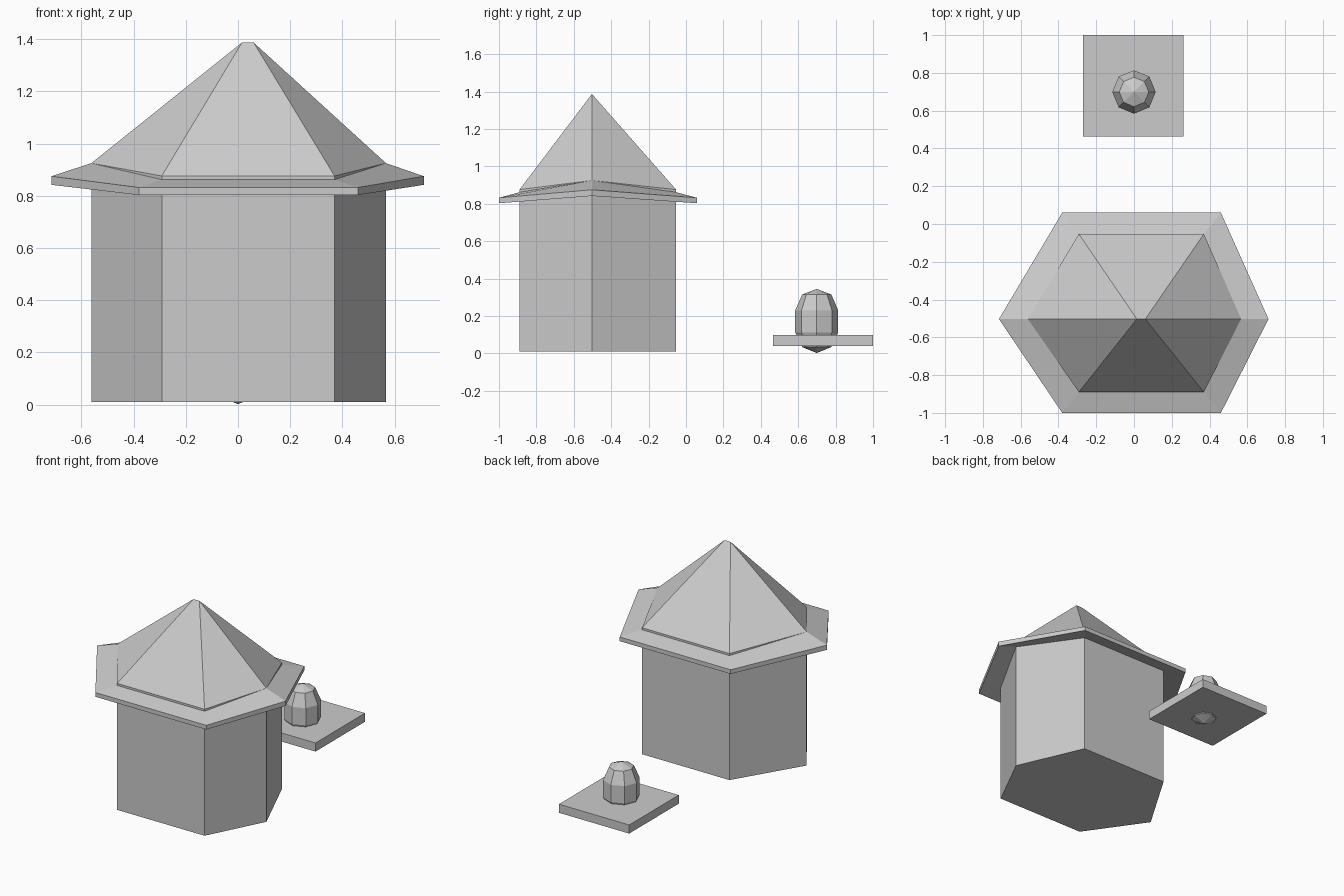
import bpy, math

if "Cube" in bpy.data.objects:
    bpy.data.objects.remove(bpy.data.objects["Cube"])

def mesh_object(name, verts, faces):
    me = bpy.data.meshes.new(name)
    me.from_pydata(verts, [], faces)
    me.validate()
    ob = bpy.data.objects.new(name, me)
    bpy.context.collection.objects.link(ob)
    return ob

def bridge(a, b, n):
    return [(a + i, a + (i + 1) % n, b + (i + 1) % n, b + i) for i in range(n)]

def hexagon(left, right, xl, xr, front, back, z_side, z_end):
    # counter-clockwise six-sided ring; side corners may sit higher than the ends
    m = -0.503
    return [(left, m, z_side), (xl, front, z_end), (xr, front, z_end),
            (right, m, z_side), (xr, back, z_end), (xl, back, z_end)]

INNER = (-0.562, 0.567, -0.292, 0.37, -0.89, -0.053)
OUTER = (-0.715, 0.712, -0.38, 0.46, -1.0, 0.06)

# hexagonal walls
v = hexagon(*INNER, 0.01, 0.01) + hexagon(*INNER, 0.925, 0.876)
mesh_object("walls", v, bridge(0, 6, 6) + [(5, 4, 3, 2, 1, 0)])

# roof with a short ridge
v = hexagon(*INNER, 0.925, 0.876) + [(0.015, -0.503, 1.387), (0.06, -0.503, 1.387)]
mesh_object("roof", v, [(0, 1, 6), (1, 2, 7, 6), (2, 3, 7),
                        (3, 4, 7), (4, 5, 6, 7), (5, 0, 6)])

# sloping eaves around the wall tops
v = (hexagon(*INNER, 0.89, 0.832) + hexagon(*OUTER, 0.842, 0.803)
     + hexagon(*OUTER, 0.875, 0.832) + hexagon(*INNER, 0.925, 0.862))
mesh_object("eaves", v, bridge(0, 6, 6) + bridge(6, 12, 6) + bridge(12, 18, 6))

# square base plate behind the hut
bpy.ops.mesh.primitive_cube_add(size=1, location=(-0.004, 0.732, 0.0695))
plate = bpy.context.object
plate.name = "base_plate"
plate.scale = (0.532, 0.536, 0.059)

# eight-sided rounded post through the plate
n = 8
v = []
for r, z in [(0.078, 0.034), (0.115, 0.112), (0.115, 0.23), (0.078, 0.315)]:
    v += [(r * math.cos(math.tau * i / n), 0.699 + r * math.sin(math.tau * i / n), z)
          for i in range(n)]
v += [(0, 0.699, 0.002), (0, 0.699, 0.345)]
f = bridge(0, 8, n) + bridge(8, 16, n) + bridge(16, 24, n)
f += [((i + 1) % n, i, 32) for i in range(n)]
f += [(24 + i, 24 + (i + 1) % n, 33) for i in range(n)]
mesh_object("round_post", v, f)
